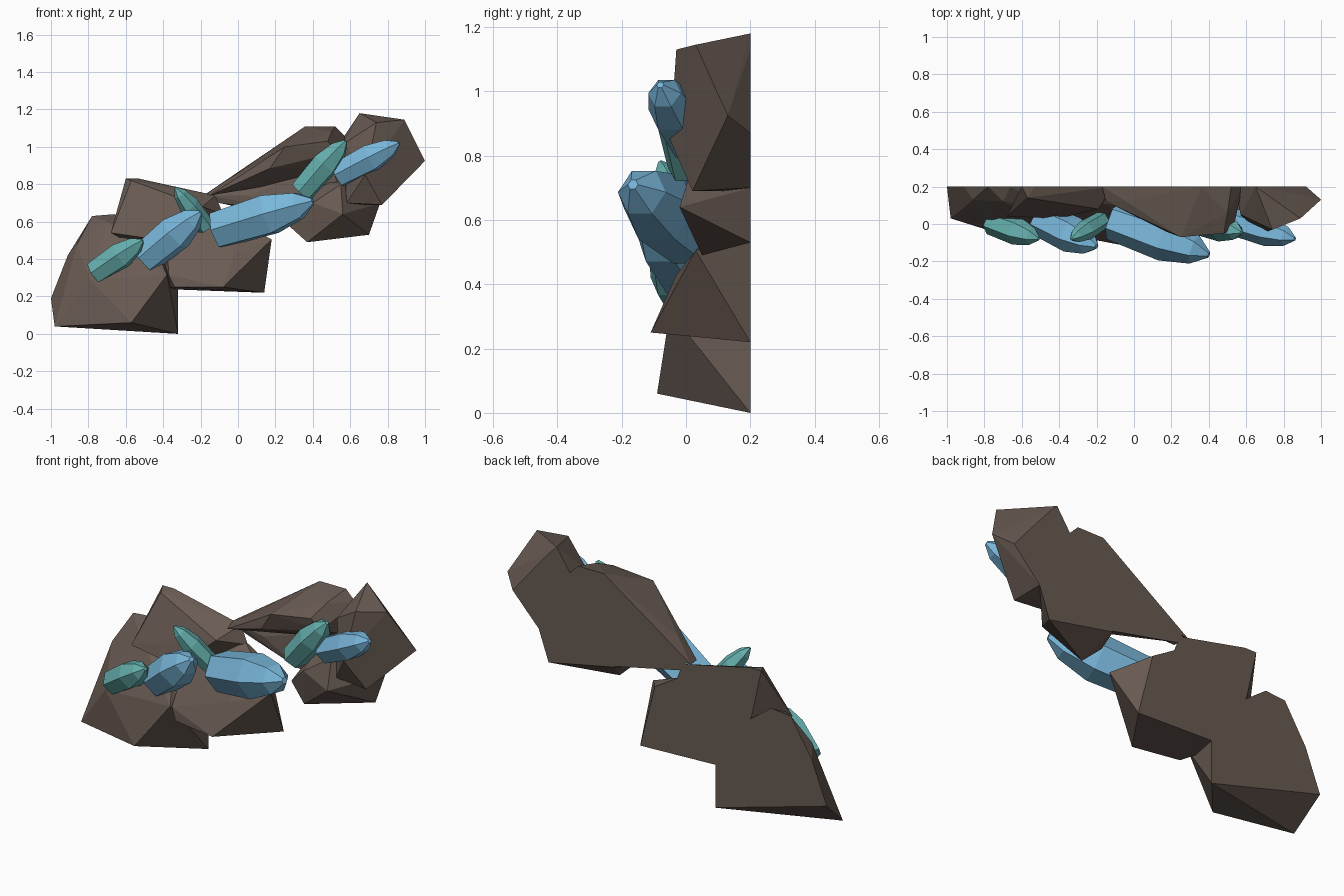
import bpy
import bmesh
import math
from mathutils import Vector

cube = bpy.data.objects.get("Cube")
if cube:
    bpy.data.objects.remove(cube, do_unlink=True)

WALL = 0.2  # plane of the flat back


def make_material(name, colour):
    material = bpy.data.materials.new(name)
    material.use_nodes = True
    material.diffuse_color = (*colour, 1)
    shader = material.node_tree.nodes["Principled BSDF"]
    shader.inputs["Base Color"].default_value = (*colour, 1)
    shader.inputs["Roughness"].default_value = 0.8
    return material


rock_brown = make_material("rock_brown", (0.14, 0.104, 0.086))
crystal_blue = make_material("crystal_blue", (0.19, 0.47, 0.70))
crystal_teal = make_material("crystal_teal", (0.13, 0.43, 0.42))


def finish_object(name, bm, material):
    """Turn a bmesh into a flat shaded object with one colour."""
    bmesh.ops.recalc_face_normals(bm, faces=bm.faces)
    mesh = bpy.data.meshes.new(name)
    bm.to_mesh(mesh)
    bm.free()
    mesh.materials.append(material)
    obj = bpy.data.objects.new(name, mesh)
    bpy.context.collection.objects.link(obj)
    return obj


def make_rock(name, back_outline, front_points):
    """Convex boulder: an (x, z) outline on the wall plus (x, y, z) front corners."""
    bm = bmesh.new()
    for x, z in back_outline:
        bm.verts.new((x, WALL, z))
    for point in front_points:
        bm.verts.new(point)
    bmesh.ops.convex_hull(bm, input=bm.verts[:])
    loose = [v for v in bm.verts if not v.link_faces]
    bmesh.ops.delete(bm, geom=loose, context="VERTS")
    bmesh.ops.dissolve_limit(bm, angle_limit=math.radians(4),
                             verts=bm.verts[:], edges=bm.edges[:])
    return finish_object(name, bm, rock_brown)


def make_crystal(name, base, tip, radius, material, sides=6):
    """Six-sided prism with a cut base and a blunt tapered point."""
    base, tip = Vector(base), Vector(tip)
    axis = tip - base
    turn = axis.to_track_quat("Z", "Y")
    bm = bmesh.new()
    rings = []
    for along, width in ((0, 0.9), (0.55, 1), (0.85, 0.66), (1, 0.14)):
        ring = []
        for i in range(sides):
            angle = math.tau * i / sides
            offset = Vector((math.cos(angle), math.sin(angle), 0)) * radius * width
            ring.append(bm.verts.new(base + axis * along + turn @ offset))
        rings.append(ring)
    for lower, upper in zip(rings, rings[1:]):
        for i in range(sides):
            j = (i + 1) % sides
            bm.faces.new((lower[i], lower[j], upper[j], upper[i]))
    bm.faces.new(rings[0])
    bm.faces.new(rings[-1])
    return finish_object(name, bm, material)


# Lower boulders, whose front ledge slopes back towards the seam
make_rock("lower_left_rock",
          [(-1, .19), (-.32, 0), (-.32, .24), (-.4, .45),
           (-.66, .64), (-.78, .63), (-.91, .42)],
          [(-.98, .03, .04), (-.57, -.09, .06), (-.38, -.05, .315),
           (-.66, -.05, .25), (-.79, -.03, .29), (-.86, .13, .48),
           (-.7, .12, .6), (-.45, .08, .48)])
make_rock("upper_left_rock",
          [(-.54, .56), (-.6, .83), (-.53, .83), (-.12, .74), (-.08, .64), (-.45, .42)],
          [(-.68, .04, .54), (-.57, .14, .82), (-.4, .03, .5), (-.19, .08, .68)])
make_rock("lower_middle_rock",
          [(.05, .57), (.14, .22), (-.4, .24), (-.42, .45), (-.1, .66)],
          [(-.37, -.05, .315), (-.34, -.06, .25), (-.08, -.11, .25),
           (-.02, -.03, .43), (.18, .03, .505), (-.15, .11, .6), (-.38, .07, .48)])

# Upper overhang, with a thin wall under it
make_rock("overhanging_rock",
          [(-.17, .75), (.36, 1.11), (.52, 1.11), (.58, 1.05), (.56, .86), (-.05, .76)],
          [(-.15, .12, .74), (-.04, .12, .835), (.25, -.07, 1), (.17, -.04, .885),
           (.48, -.05, 1.03), (.53, -.03, .97), (.5, .06, 1.08), (.42, .03, .89)])
make_rock("upper_back_wall",
          [(-.15, .74), (.36, 1.05), (.6, 1), (.72, .7), (.7, .53),
           (.13, .65), (-.1, .7)],
          [(.05, .15, .74), (.3, .1, .65), (.5, .1, .9), (.6, .1, .6)])

# Right hand boulders
make_rock("lower_right_rock",
          [(.3, .61), (.7, .53), (.76, .7), (.6, .84), (.4, .82)],
          [(.27, .08, .58), (.37, .05, .49), (.4, 0, .7), (.56, -.02, .64),
           (.57, .01, .7), (.55, .03, .8)])
make_rock("upper_right_rock",
          [(.65, 1.18), (.7, 1.13), (.92, .87), (.76, .7),
           (.58, .69), (.54, .95), (.57, 1.06)],
          [(1, .13, .925), (.89, .03, 1.145), (.74, -.03, 1.13), (.68, -.05, .85),
           (.77, .02, .69), (.58, .03, .7), (.57, .05, 1.02)])

# Crystals growing along the seam
make_crystal("large_middle_crystal", (-.11, .02, .555), (.4, -.165, .71), .12, crystal_blue)
make_crystal("left_blue_crystal", (-.495, .02, .405), (-.2, -.12, .65), .1, crystal_blue)
make_crystal("right_blue_crystal", (.535, .01, .85), (.86, -.08, 1.02), .08, crystal_blue)
make_crystal("far_left_teal_crystal", (-.765, .01, .325), (-.51, -.08, .5), .075, crystal_teal)
make_crystal("small_teal_crystal", (-.17, .02, .57), (-.335, -.08, .78), .055, crystal_teal)
make_crystal("right_teal_crystal", (.34, .01, .76), (.575, -.045, 1.03), .075, crystal_teal)
